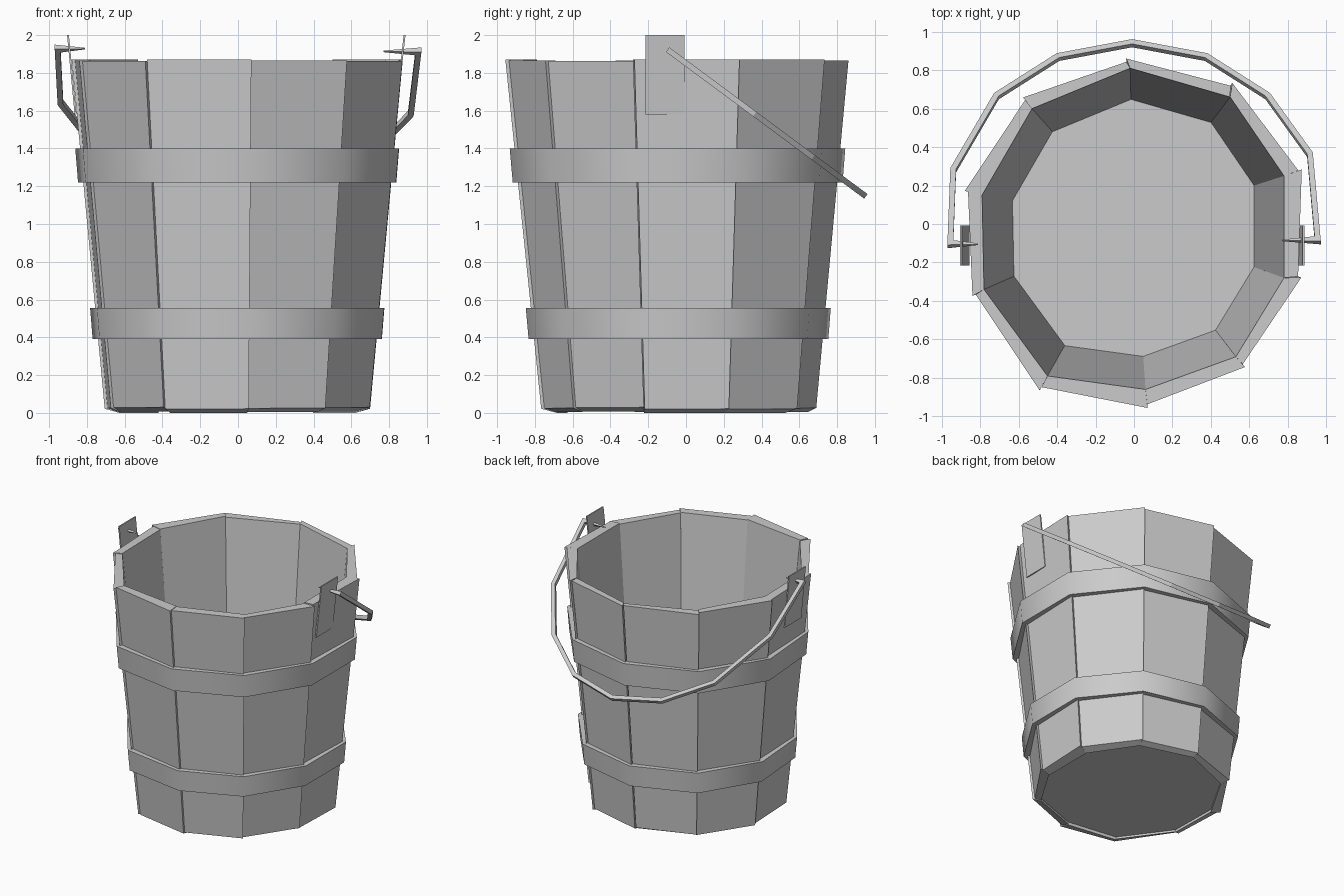
import bpy, bmesh
from mathutils import Vector

if "Cube" in bpy.data.objects:
    bpy.data.objects.remove(bpy.data.objects["Cube"])

# Rim corners (counter-clockwise), outer and inner; the bucket tapers towards the base
OUTER = [(.862, .28), (.505, .725), (-.04, .85), (-.57, .65), (-.87, .17),
         (-.83, -.37), (-.485, -.855), (.07, -.945), (.57, -.735), (.86, -.275)]
INNER = [(.78, .25), (.50, .66), (-.02, .81), (-.53, .60), (-.79, .15),
         (-.78, -.34), (-.45, -.79), (.06, -.86), (.53, -.69), (.78, -.28)]
TOP = 1.87
N = len(OUTER)


def taper(z, bottom=0.8):
    return bottom + (1 - bottom) * z / TOP


def at(p, s, z):
    return Vector((p[0] * s, p[1] * s, z))


def loft(name, rings, close=False):
    """Skin equal-length closed rings; either cap the ends or close into a loop."""
    bm = bmesh.new()
    vs = [[bm.verts.new(p) for p in r] for r in rings]
    n = len(vs[0])
    pairs = list(zip(vs, vs[1:])) + ([(vs[-1], vs[0])] if close else [])
    for a, b in pairs:
        for i in range(n):
            j = (i + 1) % n
            bm.faces.new((a[i], a[j], b[j], b[i]))
    if not close:
        bm.faces.new(vs[0][::-1])
        bm.faces.new(vs[-1])
    bmesh.ops.recalc_face_normals(bm, faces=bm.faces)
    me = bpy.data.meshes.new(name)
    bm.to_mesh(me)
    bm.free()
    ob = bpy.data.objects.new(name, me)
    bpy.context.collection.objects.link(ob)
    return ob


# Staves: each one slightly skewed so neighbouring edges step past each other
for i in range(N):
    j = (i + 1) % N
    a, b, c, d = OUTER[i], OUTER[j], INNER[j], INNER[i]
    dz = 0.004 * (i % 3)
    low = [at(a, .8 * .992, .02 + dz), at(b, .8 * 1.014, .022 + dz),
           at(c, .795, dz), at(d, .795, dz)]
    high = [at(a, .992, TOP - dz), at(b, 1.012, TOP - dz),
            at(c, 1, TOP - dz), at(d, 1, TOP - dz)]
    loft("stave_%d" % (i + 1), [low, high])

# Floor
loft("floor", [[at(p, .81, z) for p in INNER] for z in (.025, .05)])


# Hoops: flat bands following the staves
def hoop(name, z0, z1):
    rings = []
    for p in OUTER:
        r = Vector(p).length
        k = lambda z, off: at(p, taper(z) + off / r, z)
        rings.append([k(z0, -.01), k(z0, .038), k(z1, .036), k(z1, -.01)])
    ob = loft(name, rings, close=True)
    bpy.context.view_layer.objects.active = ob
    ob.select_set(True)
    bpy.ops.object.shade_smooth_by_angle(angle=0.8)
    ob.select_set(False)


hoop("lower_hoop", .39, .555)
hoop("upper_hoop", 1.22, 1.40)

# Ear plates holding the handle
for name, xb, xt in (("left_ear", -.86, -.90), ("right_ear", .835, .882)):
    loft(name, [[Vector((x + dx, y, z)) for dx, y in
                 ((-.005, -.215), (.005, -.215), (.005, -.007), (-.005, -.007))]
                for x, z in ((xb, 1.58), (xt, 2.0))])

# Handle: faceted square-section bar lying in a tilted plane, with pointed hooks
path = [(-.81, -.105), (-.955, -.105), (-.94, .28), (-.715, .665), (-.395, .868),
        (-.01, .94), (.375, .868), (.695, .665), (.915, .36), (.955, -.085), (.77, -.085)]
SLOPE = -.74
normal = Vector((0, -SLOPE, 1)).normalized()
pts = [Vector((x, y, 1.925 + SLOPE * (y + .1))) for x, y in path]
rings = []
for i, p in enumerate(pts):
    d0 = (p - pts[max(i - 1, 0)]).normalized()
    d1 = (pts[min(i + 1, len(pts) - 1)] - p).normalized()
    t = (d0 + d1).normalized()
    side = normal.cross(t)
    ref = d1 if d1.length > 0 else d0
    miter = 1 / max(t.dot(ref), .6)
    w = .003 if i in (0, len(pts) - 1) else .015
    s, n = side * w * miter, normal * w
    rings.append([p + s + n, p - s + n, p - s - n, p + s - n])
loft("handle", rings)
